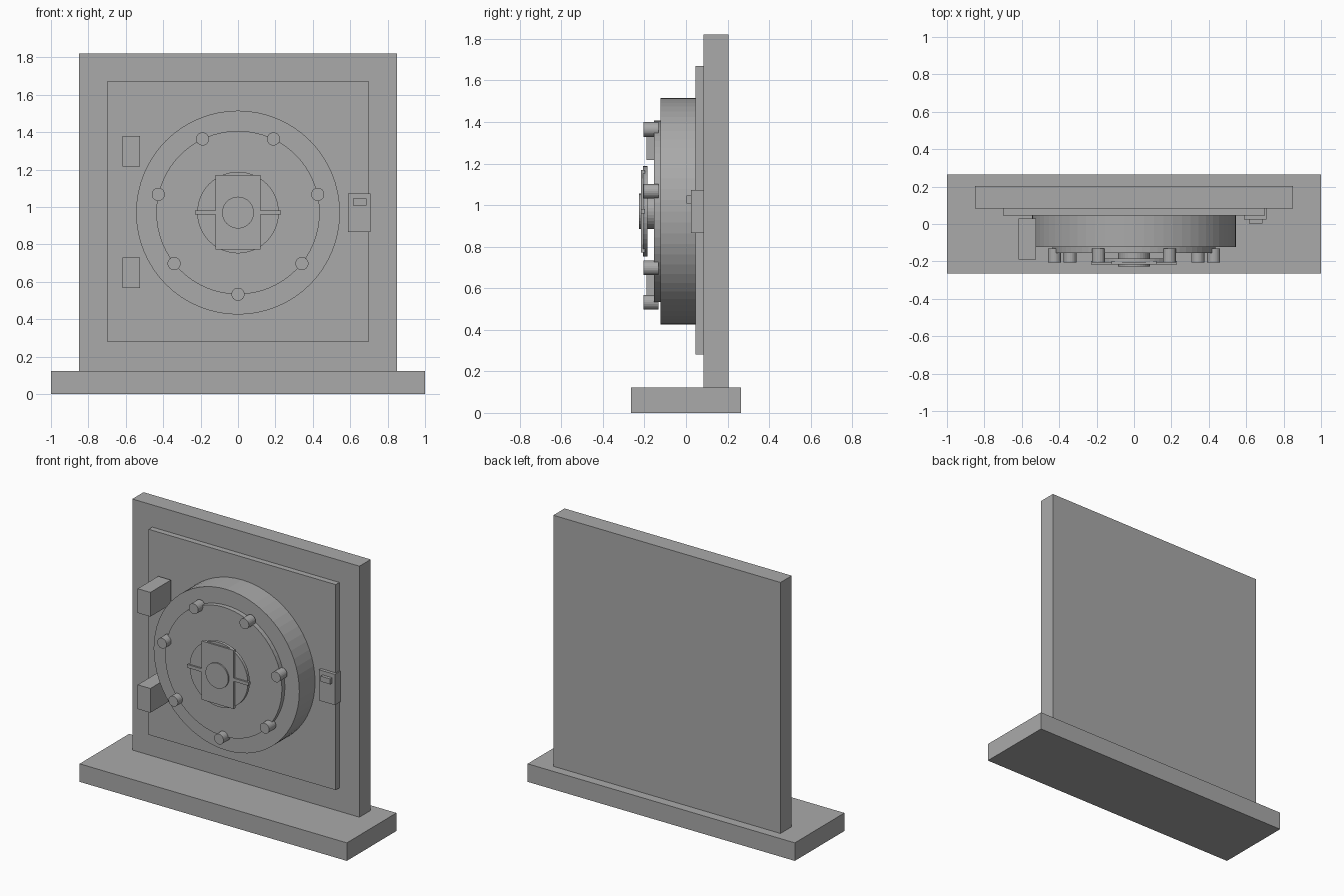
import bpy
import math

if "Cube" in bpy.data.objects:
    bpy.data.objects.remove(bpy.data.objects["Cube"], do_unlink=True)

# One plain metal colour for the whole safe door
steel = bpy.data.materials.new("steel grey")
steel.use_nodes = True
GREY = (0.4, 0.4, 0.4, 1)
steel.diffuse_color = GREY
steel.node_tree.nodes["Principled BSDF"].inputs["Base Color"].default_value = GREY

CENTRE_Z = 0.97


def box(name, x, y, z):
    """Box from (min, max) ranges on each axis."""
    ranges = (x, y, z)
    bpy.ops.mesh.primitive_cube_add(size=1, location=[(a + b) / 2 for a, b in ranges])
    ob = bpy.context.object
    ob.name = name
    ob.scale = [b - a for a, b in ranges]
    bpy.ops.object.transform_apply(location=False, rotation=False, scale=True)
    ob.data.materials.append(steel)
    return ob


def disc(name, radius, y, x=0, z=CENTRE_Z, sides=64):
    """Cylinder lying along y between the two given depths."""
    bpy.ops.mesh.primitive_cylinder_add(
        vertices=sides, radius=radius, depth=y[1] - y[0],
        location=(x, sum(y) / 2, z), rotation=(math.pi / 2, 0, 0))
    ob = bpy.context.object
    ob.name = name
    ob.data.materials.append(steel)
    return ob


# Base, wall and door panel
box("base", (-1, 1), (-0.265, 0.265), (0, 0.122))
box("wall", (-0.85, 0.85), (0.084, 0.204), (0.122, 1.82))
box("door_panel", (-0.7, 0.7), (0.045, 0.084), (0.28, 1.67))

# Round door
disc("door_drum", 0.545, (-0.123, 0.045))
disc("door_face", 0.437, (-0.155, -0.123))

# Ring of seven bolts, starting at the bottom
for i in range(7):
    a = math.tau * i / 7 - math.pi / 2
    disc(f"bolt_{i + 1}", 0.035, (-0.205, -0.132),
         0.437 * math.cos(a), CENTRE_Z + 0.437 * math.sin(a), sides=24)

# Hinge blocks on the right side
for name, z in (("upper_hinge", 1.298), ("lower_hinge", 0.648)):
    box(name, (-0.618, -0.523), (-0.19, 0.03), (z - 0.082, z + 0.082))

# Latch on the left side
box("latch", (0.588, 0.708), (0.024, 0.084), (0.865, 1.073))
box("latch_button", (0.615, 0.687), (0.003, 0.024), (1.008, 1.045))

# Handwheel
disc("wheel_hub", 0.085, (-0.226, -0.155), sides=32)
disc("wheel_disc", 0.218, (-0.206, -0.185), sides=48)
box("wheel_bar", (-0.23, 0.23), (-0.217, -0.197), (0.96, 0.982))
box("wheel_plate", (-0.12, 0.12), (-0.217, -0.197), (0.773, 1.17))
